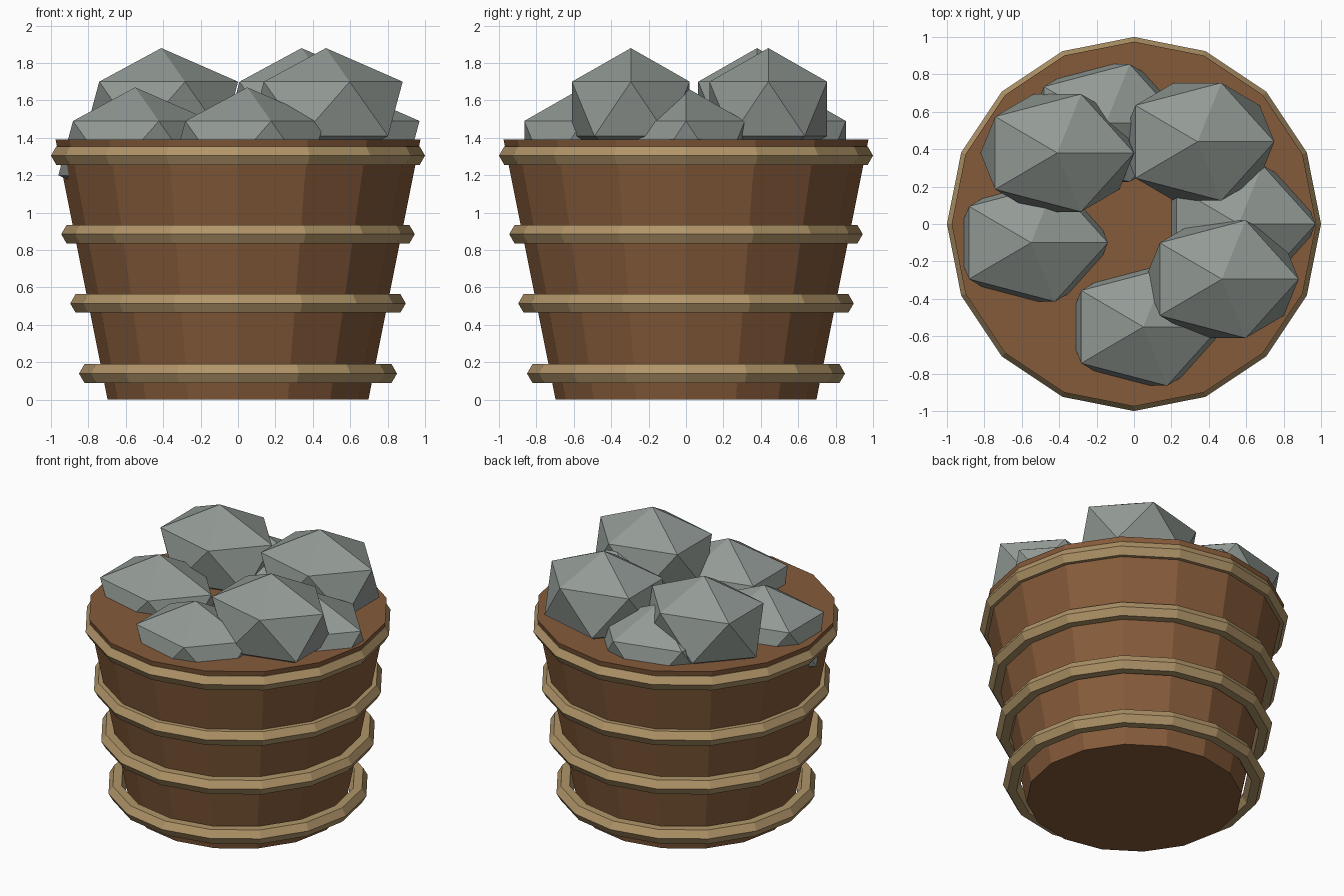
import bpy, bmesh, math

if "Cube" in bpy.data.objects:
    bpy.data.objects.remove(bpy.data.objects["Cube"])

SIDES = 16


def material(name, rgb):
    m = bpy.data.materials.new(name)
    m.diffuse_color = (*rgb, 1.0)
    m.use_nodes = True
    m.node_tree.nodes["Principled BSDF"].inputs["Base Color"].default_value = m.diffuse_color
    return m


wood = material("brown wood", (0.235, 0.104, 0.042))
band = material("tan band", (0.440, 0.300, 0.140))
stone = material("grey stone", (0.290, 0.325, 0.302))


def finish(bm, name, mat):
    bmesh.ops.recalc_face_normals(bm, faces=bm.faces[:])
    mesh = bpy.data.meshes.new(name)
    bm.to_mesh(mesh)
    bm.free()
    mesh.materials.append(mat)
    obj = bpy.data.objects.new(name, mesh)
    bpy.context.collection.objects.link(obj)
    return obj


def ring(bm, radius, z):
    """One loop of vertices around the z axis."""
    step = 2 * math.pi / SIDES
    return [bm.verts.new((radius * math.cos(i * step), radius * math.sin(i * step), z))
            for i in range(SIDES)]


def bridge(bm, a, b):
    for i in range(SIDES):
        j = (i + 1) % SIDES
        bm.faces.new((a[i], a[j], b[j], b[i]))


# Tapered tub, closed at both ends
bm = bmesh.new()
bottom, top = ring(bm, 0.697, 0.0), ring(bm, 0.975, 1.39)
bridge(bm, bottom, top)
bm.faces.new(bottom)
bm.faces.new(top)
finish(bm, "tub", wood)

# Hoops with a hexagonal cross-section
THICK = 0.0577
for n, (outer, z) in enumerate([(0.85, 0.14), (0.897, 0.515), (0.945, 0.885), (1.0, 1.305)]):
    bm = bmesh.new()
    loops = []
    for k in range(6):
        a = k * math.pi / 3
        loops.append(ring(bm, outer - THICK + THICK * math.cos(a), z + THICK * math.sin(a)))
    for k in range(6):
        bridge(bm, loops[k], loops[(k + 1) % 6])
    finish(bm, f"hoop_{n + 1}", band)

# Heaped stones: a lower layer half sunk in the tub, and an upper layer
LOW, HIGH = 1.345, 1.555
stones = [(-0.55, -0.10, LOW), (0.05, -0.55, LOW), (0.56, 0.0, LOW), (-0.15, 0.54, LOW),
          (0.47, -0.295, HIGH), (-0.41, 0.38, HIGH), (0.34, 0.44, HIGH)]
for n, place in enumerate(stones):
    bm = bmesh.new()
    bmesh.ops.create_icosphere(bm, subdivisions=1, radius=1.0)
    bmesh.ops.scale(bm, vec=(0.459, 0.37, 0.325), verts=bm.verts[:])
    bmesh.ops.translate(bm, vec=place, verts=bm.verts[:])
    finish(bm, f"stone_{n + 1}", stone)
